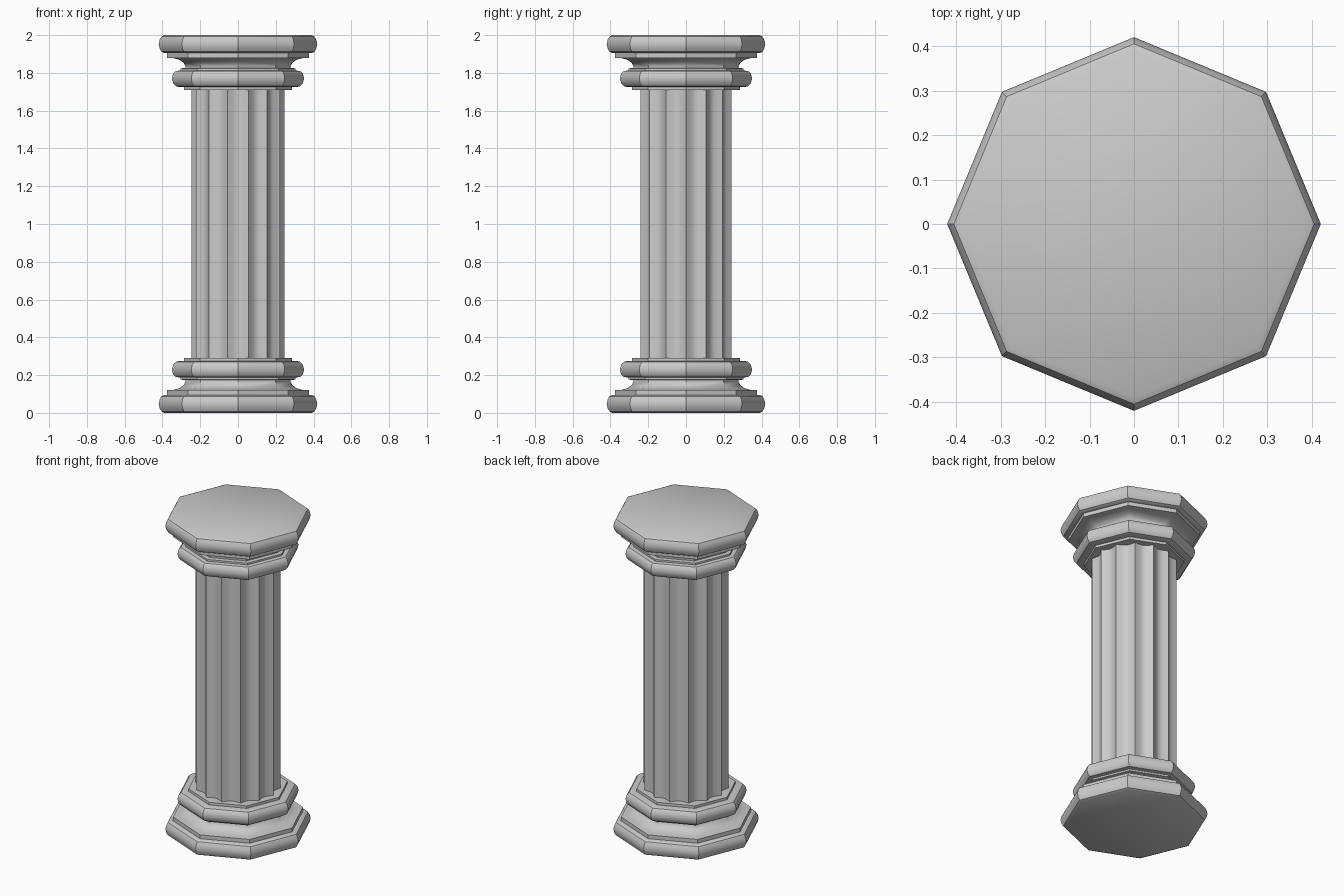
import bpy, bmesh
from math import sin, cos, pi, radians

if "Cube" in bpy.data.objects:
    bpy.data.objects.remove(bpy.data.objects["Cube"])


def make_object(name, rings):
    """Skin a stack of equal-length point rings and cap both ends."""
    bm = bmesh.new()
    loops = [[bm.verts.new(p) for p in ring] for ring in rings]
    n = len(loops[0])
    for a, b in zip(loops, loops[1:]):
        for i in range(n):
            j = (i + 1) % n
            bm.faces.new((a[i], a[j], b[j], b[i]))
    bm.faces.new(loops[0])
    bm.faces.new(loops[-1])
    bmesh.ops.recalc_face_normals(bm, faces=bm.faces)
    mesh = bpy.data.meshes.new(name)
    bm.to_mesh(mesh)
    bm.free()
    obj = bpy.data.objects.new(name, mesh)
    bpy.context.collection.objects.link(obj)
    bpy.ops.object.select_all(action='DESELECT')
    bpy.context.view_layer.objects.active = obj
    obj.select_set(True)
    bpy.ops.object.shade_smooth_by_angle(angle=radians(32))
    return obj


def octagon(r, z):
    return [(r * cos(i * pi / 4), r * sin(i * pi / 4), z) for i in range(8)]


# Octagonal moulding profile: plinth, fillet, hollow, rounded ring, fillet
profile = [
    (0.39, 0.0), (0.405, 0.007), (0.415, 0.025), (0.42, 0.048),
    (0.415, 0.07), (0.405, 0.088), (0.39, 0.096),
    (0.376, 0.096), (0.376, 0.12),
    (0.34, 0.122), (0.308, 0.132), (0.288, 0.147), (0.279, 0.165),
    (0.279, 0.174), (0.305, 0.176), (0.305, 0.187),
    (0.33, 0.19), (0.343, 0.203), (0.35, 0.23),
    (0.343, 0.255), (0.33, 0.27), (0.315, 0.274),
    (0.286, 0.274), (0.286, 0.29),
]
make_object("base", [octagon(r, z) for r, z in profile])
make_object("capital", [octagon(r, 2 - z) for r, z in profile])

# Fluted shaft: sharp ridges with rounded hollows between them
FLUTES, STEPS = 14, 6
RIDGE, DEPTH = 0.246, 0.027


def fluted_ring(z):
    ring = []
    for k in range(FLUTES * STEPS):
        a = 2 * pi * k / (FLUTES * STEPS)
        r = RIDGE - DEPTH * sin(pi * (k % STEPS) / STEPS)
        ring.append((r * cos(a), r * sin(a), z))
    return ring


make_object("fluted_shaft", [fluted_ring(0.28), fluted_ring(1.72)])
